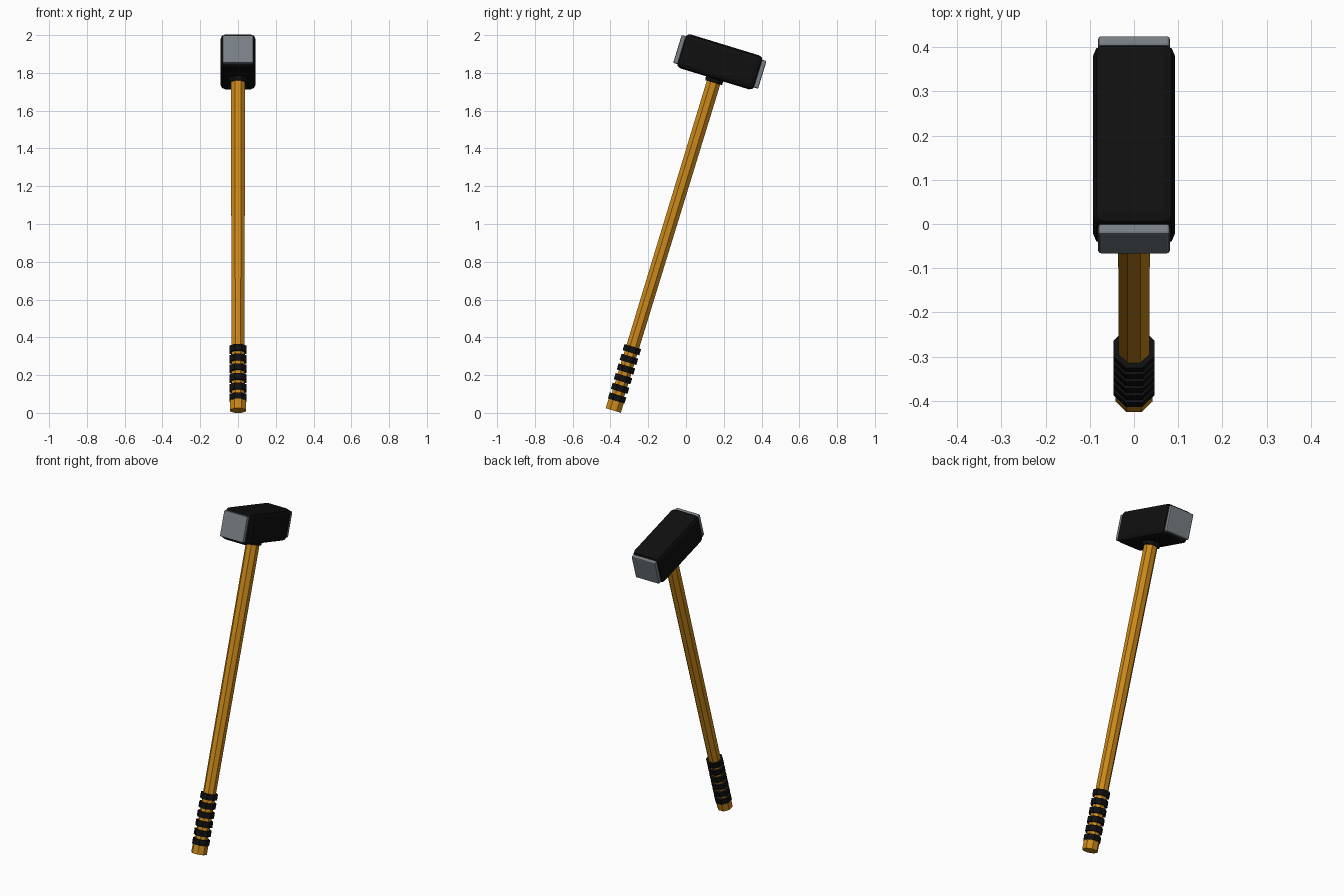
import bpy, math
from mathutils import Matrix

if "Cube" in bpy.data.objects:
    bpy.data.objects.remove(bpy.data.objects["Cube"])

# Everything is built upright along the handle, then leaned back
LEAN = Matrix.Translation((0, -0.385, 0.0125)) @ Matrix.Rotation(math.radians(-17), 4, 'X')


def material(name, color):
    m = bpy.data.materials.new(name)
    m.diffuse_color = (*color, 1)
    m.use_nodes = True
    m.node_tree.nodes["Principled BSDF"].inputs["Base Color"].default_value = m.diffuse_color
    return m


WOOD = material("amber_wood", (0.60, 0.25, 0.010))
BLACK = material("black_iron", (0.005, 0.005, 0.005))
STEEL = material("grey_steel", (0.19, 0.215, 0.235))


def finish(name, mat):
    ob = bpy.context.object
    ob.name = name
    ob.data.materials.append(mat)
    ob.matrix_world = LEAN @ ob.matrix_basis
    return ob


def octagon(name, z0, z1, a0, a1, mat):
    """Eight-sided bar between two heights, sized by its flat-to-centre width."""
    k = 1 / math.cos(math.pi / 8)
    bpy.ops.mesh.primitive_cone_add(vertices=8, radius1=a0 * k, radius2=a1 * k, depth=z1 - z0,
                                    location=(0, 0, (z0 + z1) / 2),
                                    rotation=(0, 0, math.pi / 8))
    return finish(name, mat)


def block(name, size, loc, mat, bevel, segments):
    bpy.ops.mesh.primitive_cube_add(size=1, location=loc)
    ob = bpy.context.object
    ob.data.transform(Matrix.Diagonal((*size, 1)))
    finish(name, mat)
    mod = ob.modifiers.new("bevel", 'BEVEL')
    mod.width = bevel
    mod.segments = segments
    return ob


# Handle with a slight flare and a thicker butt
octagon("handle", 0.02, 1.86, 0.034, 0.037, WOOD)
octagon("handle_butt", 0.0, 0.055, 0.042, 0.042, WOOD)

# Grip rings
for i in range(6):
    z = 0.0695 + 0.0535 * i
    octagon(f"grip_ring_{i + 1}", z - 0.017, z + 0.017, 0.046, 0.046, BLACK)

# Head, collar and striking plates
HEAD_Z = 1.93
block("head", (0.186, 0.43, 0.188), (0, 0, HEAD_Z), BLACK, 0.026, 2)
octagon("collar", 1.815, 1.86, 0.046, 0.052, BLACK)
for side, name in ((-1, "front_striking_plate"), (1, "back_striking_plate")):
    block(name, (0.162, 0.025, 0.154), (0, side * 0.2225, HEAD_Z), STEEL, 0.006, 2)
